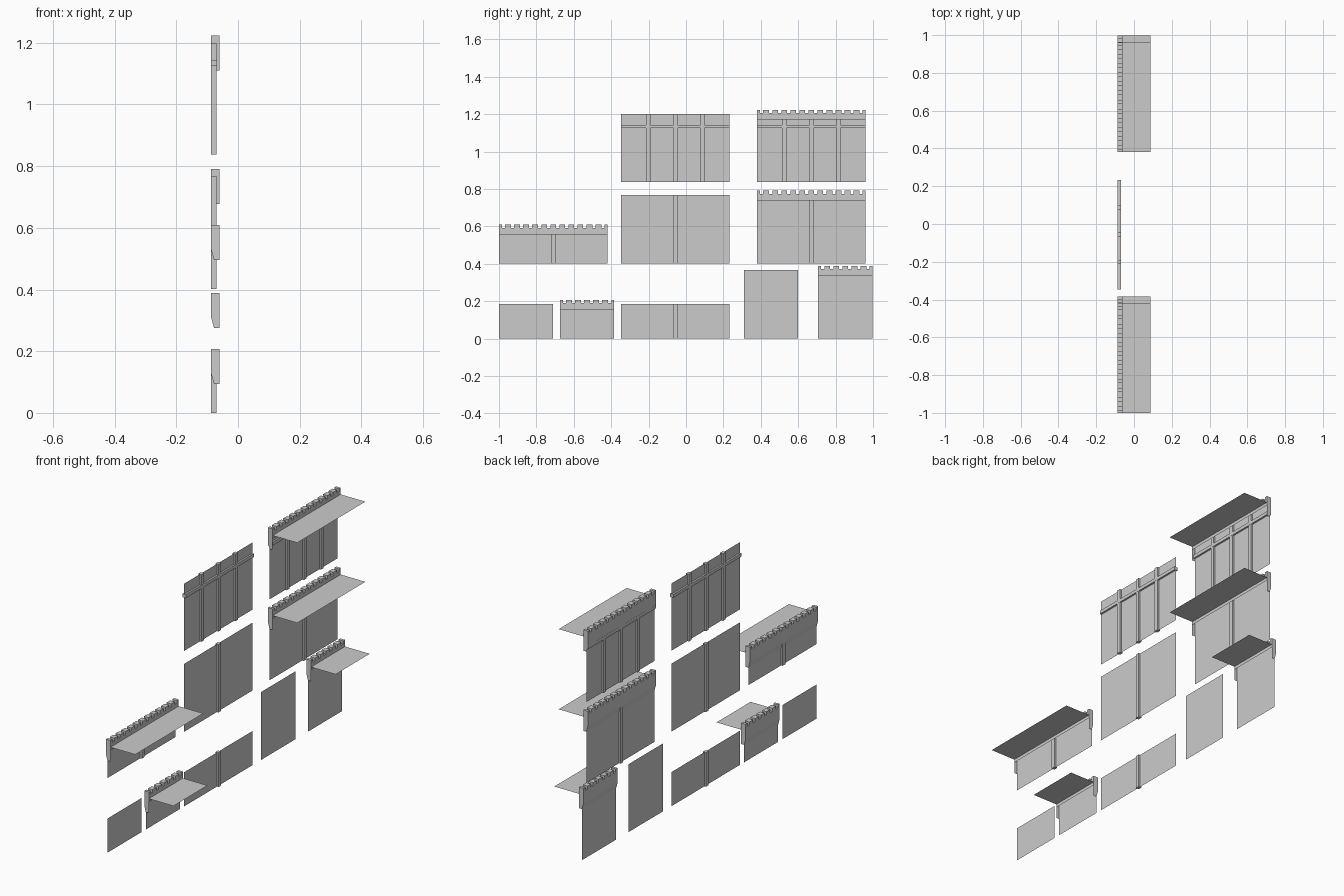
import bpy, bmesh

cube = bpy.data.objects.get("Cube")
if cube:
    bpy.data.objects.remove(cube)

gray = bpy.data.materials.new("plain_gray")
gray.use_nodes = True
gray.diffuse_color = (0.6, 0.6, 0.6, 1)
gray.node_tree.nodes["Principled BSDF"].inputs["Base Color"].default_value = (0.6, 0.6, 0.6, 1)

# Shared x positions: outer face, wall sheet, rib inner face, parapet inner face, roof edge
OUT, WALL, RIB, INN, EAVE = -0.087, -0.078, -0.069, -0.06, 0.087
RISE = 0.023          # parapet top above the wall
NOTCH = 0.017         # depth of the gaps between merlons
PITCH = 0.0483        # merlon spacing


def finish(name, bm):
    mesh = bpy.data.meshes.new(name)
    bm.to_mesh(mesh)
    bm.free()
    mesh.materials.append(gray)
    obj = bpy.data.objects.new(name, mesh)
    bpy.context.collection.objects.link(obj)


def face(bm, points):
    bm.faces.new([bm.verts.new(p) for p in points])


def sheet(name, points):
    bm = bmesh.new()
    face(bm, points)
    finish(name, bm)


def box(bm, x0, x1, y0, y1, z0, z1):
    verts = bmesh.ops.create_cube(bm, size=1)["verts"]
    for v in verts:
        v.co = (x1 if v.co.x > 0 else x0, y1 if v.co.y > 0 else y0, z1 if v.co.z > 0 else z0)


def parapet(name, y0, y1, wall_top):
    top = wall_top + RISE
    base, bend, low = top - NOTCH, top - 0.08, top - 0.113
    bm = bmesh.new()
    # Hollow casing: inner lip, ledge, outer fascia, slope back to the wall
    profile = [(INN, wall_top - 0.03), (INN, base), (OUT, base), (OUT, bend), (WALL, low)]
    for (xa, za), (xb, zb) in zip(profile, profile[1:]):
        face(bm, [(xa, y0, za), (xa, y1, za), (xb, y1, zb), (xb, y0, zb)])
    # End plates
    for y in (y0, y1):
        face(bm, [(x, y, z) for x, z in profile[1:] + [(INN, low)]])
    # Merlons, cut in half at both ends
    count = round((y1 - y0) / PITCH)
    step = (y1 - y0) / count
    for i in range(count + 1):
        y = y0 + i * step
        box(bm, OUT, INN, max(y0, y - step * 0.32), min(y1, y + step * 0.32), base, top)
    bmesh.ops.recalc_face_normals(bm, faces=bm.faces[:])
    finish(name + "_parapet", bm)


def section(name, y0, width, z0, height, ribs=0, rail=False, roofed=False):
    y1, z1 = y0 + width, z0 + height
    sheet(name + "_wall", [(WALL, y0, z0), (WALL, y1, z0), (WALL, y1, z1), (WALL, y0, z1)])
    # Upright ribs and the cross rail show on both sides of the sheet
    if ribs:
        bm = bmesh.new()
        for i in range(ribs):
            y = y0 + width * (i + 1) / (ribs + 1)
            box(bm, OUT, RIB, y - 0.011, y + 0.011, z0, z1 - (0.013 if roofed else 0))
        finish(name + "_ribs", bm)
    if rail:
        bm = bmesh.new()
        box(bm, OUT - 0.0005, RIB + 0.0005, y0, y1, z1 - 0.075, z1 - 0.057)
        finish(name + "_rail", bm)
    if roofed:
        parapet(name, y0, y1, z1)
        z = z1 - 0.013
        sheet(name + "_roof", [(INN, y0, z), (EAVE, y0, z), (EAVE, y1, z), (INN, y1, z)])


HALF, FULL = 0.29, 0.58
LOW, TALL = 0.184, 0.366

# Ground row
section("low_half", -1.0, HALF, 0, LOW)
section("low_half_roofed", -0.674, HALF, 0, LOW, roofed=True)
section("low_full", -0.347, FULL, 0, LOW, ribs=1)
section("tall_half", 0.309, HALF, 0, TALL)
section("tall_half_roofed", 0.707, HALF, 0, TALL, roofed=True)
# Middle row
section("low_full_roofed", -1.0, FULL, 0.402, LOW, ribs=1, roofed=True)
section("tall_full", -0.347, FULL, 0.402, TALL, ribs=1)
section("tall_full_roofed", 0.38, FULL, 0.402, TALL, ribs=1, roofed=True)
# Upper row
section("railed_full", -0.347, FULL, 0.838, TALL - 0.004, ribs=3, rail=True)
section("railed_full_roofed", 0.38, FULL, 0.838, TALL - 0.004, ribs=3, rail=True, roofed=True)
